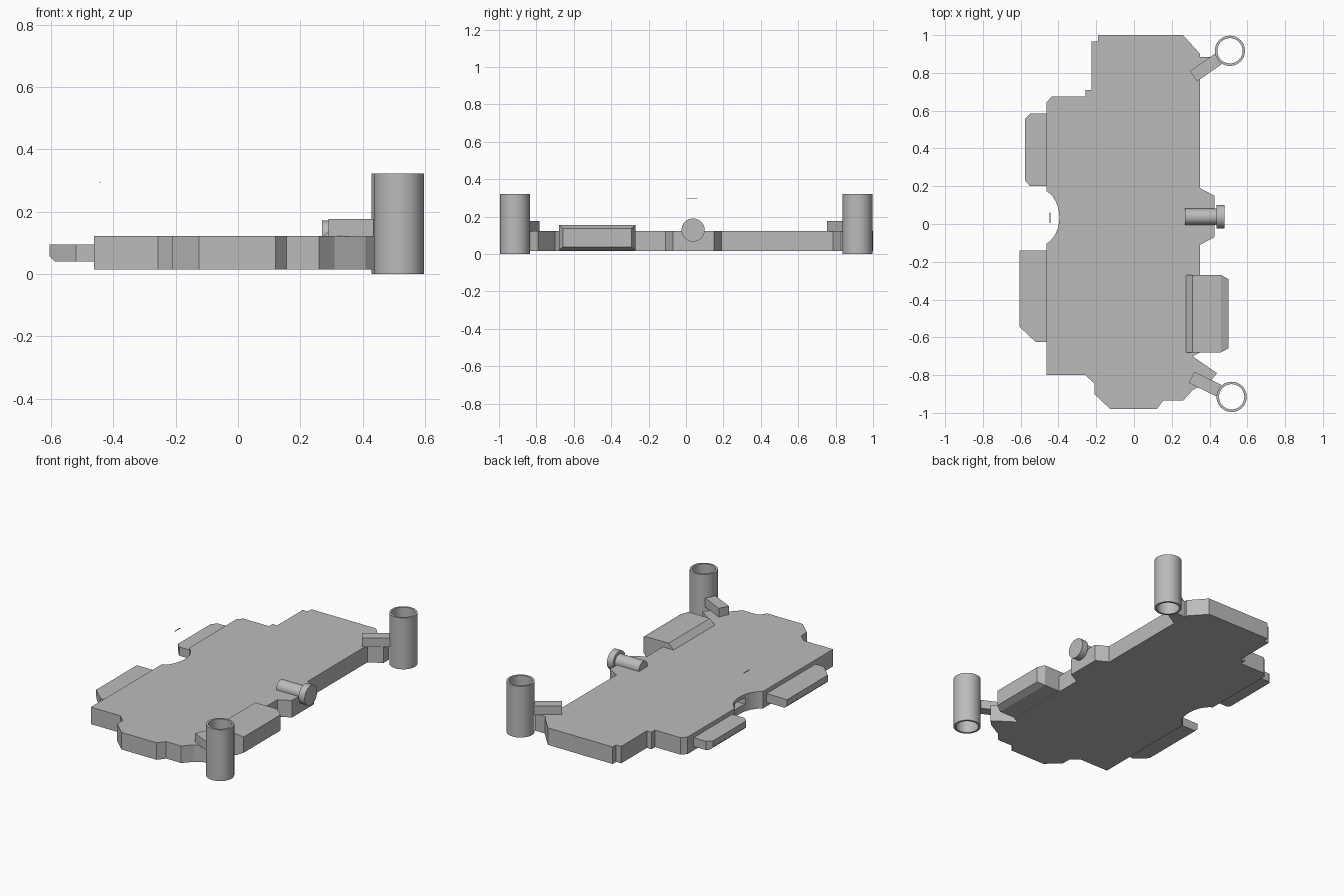
import bpy, bmesh, math
from mathutils import Matrix, Vector

cube = bpy.data.objects.get("Cube")
if cube:
    bpy.data.objects.remove(cube, do_unlink=True)

grey = bpy.data.materials.new("plain grey")
grey.use_nodes = True
grey.diffuse_color = (0.5, 0.5, 0.5, 1)
grey.node_tree.nodes["Principled BSDF"].inputs["Base Color"].default_value = grey.diffuse_color


def finish(name, bm, smooth=False):
    bmesh.ops.recalc_face_normals(bm, faces=bm.faces)
    mesh = bpy.data.meshes.new(name)
    bm.to_mesh(mesh)
    bm.free()
    mesh.materials.append(grey)
    obj = bpy.data.objects.new(name, mesh)
    bpy.context.collection.objects.link(obj)
    bpy.ops.object.select_all(action='DESELECT')
    obj.select_set(True)
    bpy.context.view_layer.objects.active = obj
    if smooth:
        bpy.ops.object.shade_smooth_by_angle(angle=math.radians(35))
    return obj


def prism(outline, low, high):
    bm = bmesh.new()
    face = bm.faces.new([bm.verts.new((x, y, low)) for x, y in outline])
    top = bmesh.ops.extrude_face_region(bm, geom=[face])["geom"]
    verts = [v for v in top if isinstance(v, bmesh.types.BMVert)]
    bmesh.ops.translate(bm, verts=verts, vec=(0, 0, high - low))
    return bm


def box(size, matrix):
    bm = bmesh.new()
    bmesh.ops.create_cube(bm, size=1, matrix=matrix @ Matrix.Diagonal((*size, 1)))
    return bm


def lathe(name, profile, matrix, closed=False, steps=40):
    # profile holds (radius, height) pairs spun about local z
    bm = bmesh.new()
    rings = []
    for r, h in profile:
        rings.append([bm.verts.new(matrix @ Vector((r * math.cos(a), r * math.sin(a), h)))
                      for a in (math.tau * i / steps for i in range(steps))])
    pairs = list(zip(rings, rings[1:]))
    if closed:
        pairs.append((rings[-1], rings[0]))
    else:
        bm.faces.new(rings[0])
        bm.faces.new(rings[-1])
    for a, b in pairs:
        for i in range(steps):
            j = (i + 1) % steps
            bm.faces.new((a[i], a[j], b[j], b[i]))
    return finish(name, bm, True)


# Main body outline with a round bite in the -x edge
bite = []
for i in range(13):
    t = math.radians(-67 + 134 * i / 12)
    bite.append((-0.505 + 0.11 * math.cos(t), 0.035 + 0.15 * math.sin(t)))
outline = [(-0.19, 1), (0.26, 1), (0.35, 0.9), (0.35, 0.885), (0.43, 0.885), (0.43, 0.83),
           (0.35, 0.785), (0.35, 0.19), (0.425, 0.15), (0.425, -0.07), (0.35, -0.11),
           (0.35, -0.68), (0.31, -0.7), (0.44, -0.79), (0.41, -0.825), (0.31, -0.88),
           (0.26, -0.935), (0.155, -0.935), (0.12, -0.98), (-0.125, -0.98), (-0.21, -0.9),
           (-0.21, -0.845), (-0.257, -0.8), (-0.463, -0.8)] + bite + [
           (-0.463, 0.645), (-0.435, 0.675), (-0.257, 0.675), (-0.257, 0.71), (-0.225, 0.71),
           (-0.225, 0.965), (-0.19, 0.965)]
body = finish("body", prism(outline, 0.015, 0.122))

# Small slot in the wall of the bite
cutter = finish("slot_cutter", box((0.12, 0.1, 0.04), Matrix.Translation((-0.4, 0.035, 0.08))))
cutter.hide_render = True
bpy.context.view_layer.objects.active = body
cut = body.modifiers.new("slot", 'BOOLEAN')
cut.operation = 'DIFFERENCE'
cut.solver = 'EXACT'
cut.object = cutter
bpy.ops.object.modifier_apply(modifier=cut.name)
bpy.data.objects.remove(cutter, do_unlink=True)

# Side plates on the -x edge, chamfered along the lower outer edge
plates = {
    "rear_side_plate": [(-0.455, 0.2), (-0.463, 0.585), (-0.55, 0.585), (-0.578, 0.555),
                        (-0.578, 0.23), (-0.55, 0.2)],
    "front_side_plate": [(-0.455, -0.14), (-0.605, -0.14), (-0.605, -0.545), (-0.52, -0.625),
                         (-0.455, -0.625)],
}
for name, shape in plates.items():
    bm = prism(shape, 0.04, 0.095)
    outer = min(x for x, y in shape) + 0.001
    edges = [e for e in bm.edges if all(v.co.x < outer and v.co.z < 0.05 for v in e.verts)]
    bmesh.ops.bevel(bm, geom=edges, offset=0.016, segments=1, affect='EDGES')
    finish(name, bm)

# Connector block: sloped inner edge, tapered outer end
bm = bmesh.new()
sections = []
for x, y_half, low, high in ((0.275, 0.205, 0.02, 0.122), (0.31, 0.205, 0.02, 0.155),
                             (0.46, 0.205, 0.02, 0.155), (0.5, 0.183, 0.038, 0.137)):
    sections.append([bm.verts.new((x, -0.475 + s * y_half, z))
                     for s, z in ((-1, low), (1, low), (1, high), (-1, high))])
for a, b in zip(sections, sections[1:]):
    for i in range(4):
        j = (i + 1) % 4
        bm.faces.new((a[i], a[j], b[j], b[i]))
bm.faces.new(sections[0])
bm.faces.new(sections[-1])
finish("connector_block", bm)

# Thumb screw lying along x
lathe("thumb_screw", [(0.043, 0.27), (0.043, 0.438), (0.062, 0.438), (0.062, 0.48)],
      Matrix.Translation((0, 0.038, 0.128)) @ Matrix.Rotation(math.pi / 2, 4, 'Y'))

# Open corner tubes, each held by a short arm
for side, centre, foot in (("rear", Vector((0.508, 0.917, 0)), Vector((0.315, 0.782, 0))),
                           ("front", Vector((0.517, -0.915, 0)), Vector((0.305, -0.812, 0)))):
    lathe(side + "_tube", [(0.08, 0), (0.08, 0.322), (0.067, 0.322), (0.067, 0)],
          Matrix.Translation(centre), closed=True)
    reach = centre - foot
    length = reach.length - 0.075
    middle = foot + reach.normalized() * length / 2 + Vector((0, 0, 0.148))
    turn = Matrix.Rotation(math.atan2(reach.y, reach.x), 4, 'Z')
    finish(side + "_arm", box((length, 0.066, 0.056), Matrix.Translation(middle) @ turn))

# Tiny loose sliver above the bite
finish("loose_sliver", box((0.006, 0.055, 0.002), Matrix.Translation((-0.444, 0.033, 0.295))))
